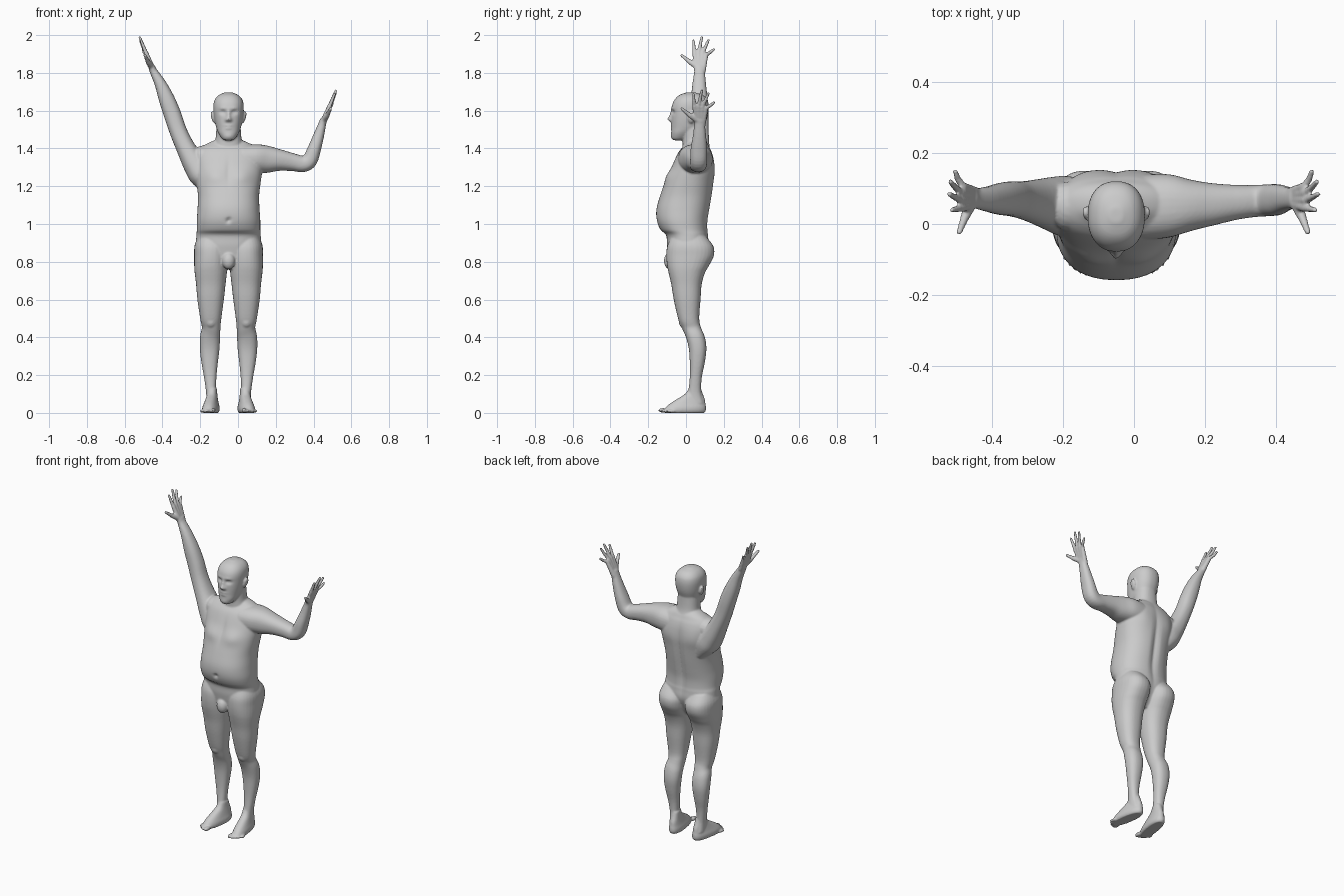
import bpy, bmesh
from math import cos, sin, pi, exp, copysign
from mathutils import Vector, Matrix

C = -0.05                 # x of the body's middle plane
bm = bmesh.new()


def spline(rows, sub):
    """Catmull-Rom interpolation of the section rows."""
    out = []
    for i in range(len(rows) - 1):
        p0, p1, p2, p3 = (rows[max(0, min(len(rows) - 1, i + k))] for k in (-1, 0, 1, 2))
        for j in range(sub):
            t = j / sub
            out.append([0.5 * (2 * b + (c - a) * t + (2 * a - 5 * b + 4 * c - d) * t * t
                               + (3 * b - a - 3 * c + d) * t ** 3)
                        for a, b, c, d in zip(p0, p1, p2, p3)])
    return out + [list(rows[-1])]


def bridge(rings):
    """Closed tube through rings of points."""
    rings = [[bm.verts.new(p) for p in ring] for ring in rings]
    for r, q in zip(rings, rings[1:]):
        for k in range(len(r)):
            n = (k + 1) % len(r)
            bm.faces.new((r[k], r[n], q[n], q[k]))
    bm.faces.new(rings[0][::-1])
    bm.faces.new(rings[-1])
    return [v for r in rings for v in r]


def loft(rows, bumps=(), seg=32, sub=4, power=2.3):
    """Rows: x, z, half width, front y, back y. Bumps: x, z, rx, rz, dy, side."""
    pts = spline(rows, sub)
    circle = [(cos(2 * pi * k / seg), sin(2 * pi * k / seg)) for k in range(seg)]
    rings = []
    for i, (x, z, hw, yf, yb) in enumerate(pts):
        a, b = pts[max(i - 1, 0)], pts[min(i + 1, len(pts) - 1)]
        t = Vector((b[0] - a[0], b[1] - a[1])).normalized()
        near = [m for m in bumps if abs(z - m[1]) < 3 * m[3]]
        ring = []
        for c, s in circle:
            w = copysign(abs(c) ** (2 / power), c) * hw
            y = (yf + yb) / 2 + copysign(abs(s) ** (2 / power), s) * (yb - yf) / 2
            px, pz = x + t.y * w, z - t.x * w
            for bx, bz, rx, rz, dy, side in near:
                y += dy * max(0, side * s) ** 0.5 * exp(-((px - bx) / rx) ** 2 - ((pz - bz) / rz) ** 2)
            ring.append((px, y, pz))
        rings.append(ring)
    return bridge(rings)


def turned(profile, m, seg=16):
    """Surface of revolution about the local z of matrix m."""
    return bridge([[m @ Vector((r * cos(2 * pi * k / seg), r * sin(2 * pi * k / seg), h))
                    for k in range(seg)] for r, h in profile])


def ball(p, r):
    arc = [pi * (i / 10 - 0.5) * 0.96 for i in range(11)]
    return turned([(cos(a), sin(a)) for a in arc], Matrix.Translation(p) @ Matrix.Diagonal((*r, 1)))


def limb(p, q, r0, r1):
    """Tapered rod with round ends."""
    d = q - p
    arc = [pi / 2 * i / 4 * 0.94 for i in range(5)]
    profile = [(r0 * cos(a), -r0 * sin(a)) for a in reversed(arc)]
    profile += [(r1 * cos(a), d.length + r1 * sin(a)) for a in arc]
    turned(profile, Matrix.Translation(p) @ d.to_track_quat('Z', 'Y').to_matrix().to_4x4(), 12)


def place(verts, m):
    for v in verts:
        v.co = m @ v.co


# torso: chest, shoulder blades, spine furrow, navel
torso = [(.76, .06, -.06, .05), (.80, .15, -.085, .08), (.88, .172, -.10, .118), (.94, .17, -.105, .118),
         (.97, .168, -.135, .115), (1.02, .168, -.155, .116), (1.08, .164, -.156, .126),
         (1.15, .162, -.137, .138), (1.22, .17, -.112, .147), (1.28, .178, -.085, .152),
         (1.34, .18, -.06, .147), (1.38, .17, -.04, .137), (1.405, .15, -.02, .125),
         (1.425, .115, 0, .115), (1.445, .07, .01, .10)]
bumps = [(C, 1.02, .012, .012, .014, -1), (C, 1.12, .02, .2, -.015, 1), (C, 1.28, .014, .06, .006, -1)]
for s in (-1, 1):
    bumps += [(C + s * .075, 1.255, .055, .04, -.013, -1), (C + s * .09, 1.3, .05, .06, .006, 1)]
loft([(C, *r) for r in torso], bumps, seg=72, sub=6)
ball((C, -.085, .805), (.035, .032, .045))

# neck
loft([(C, *r) for r in [(1.36, .10, -.02, .125), (1.41, .08, -.018, .118), (1.45, .069, -.018, .107),
                        (1.5, .065, -.02, .102), (1.56, .06, -.02, .10)]])

# head and face
head = [(1.443, .018, -.062, -.03), (1.452, .034, -.074, 0), (1.48, .053, -.078, .04),
        (1.51, .065, -.077, .088), (1.55, .074, -.077, .108), (1.59, .079, -.076, .118),
        (1.63, .080, -.073, .12), (1.66, .072, -.059, .112), (1.683, .051, -.034, .088), (1.697, .018, .005, .045)]
face = [(C, 1.555, .013, .013, -.021, -1), (C, 1.58, .009, .02, -.012, -1),
        (C, 1.521, .021, .006, -.006, -1), (C, 1.507, .018, .006, -.006, -1),
        (C, 1.514, .022, .003, .004, -1), (C, 1.465, .02, .012, -.004, -1)]
for s in (-1, 1):
    face += [(C + s * .03, 1.592, .017, .011, .012, -1), (C + s * .027, 1.612, .024, .008, -.004, -1),
             (C + s * .013, 1.55, .007, .007, -.006, -1)]
loft([(C, *r) for r in head], face, seg=96, sub=9)

# eyes and ears
for s in (-1, 1):
    ball((C + s * .03, -.051, 1.591), (.013, .012, .010))
    place(ball((0, 0, 0), (.009, .02, .033)), Matrix.Translation((C + s * .083, .03, 1.565))
          @ Matrix.Rotation(-.2, 4, 'X') @ Matrix.Rotation(s * .25, 4, 'Y'))

# legs, feet and toes
leg = [(.085, .93, .075, -.08, .11), (.09, .88, .09, -.10, .146), (.092, .83, .09, -.104, .147),
       (.094, .78, .088, -.10, .122), (.094, .74, .085, -.092, .10), (.094, .68, .078, -.078, .083),
       (.095, .6, .07, -.065, .077), (.094, .5, .056, -.042, .07), (.092, .45, .049, -.022, .08),
       (.098, .4, .053, 0, .10), (.10, .34, .052, .015, .108), (.10, .27, .044, .02, .10),
       (.097, .19, .033, .02, .084), (.093, .11, .026, .012, .08), (.092, .05, .026, 0, .095)]
foot = [(0, .036, -.112, .098), (.012, .042, -.122, .106), (.03, .042, -.108, .107),
        (.05, .036, -.085, .104), (.075, .03, -.045, .10), (.10, .026, -.005, .09), (.13, .024, .015, .08)]
for s in (-1, 1):
    loft([(C + s * r[0], *r[1:]) for r in leg])
    ball((C + s * .094, -.015, .485), (.03, .024, .035))
    verts = loft([(0, *r) for r in foot])
    for i in range(5):
        r = (.0125, .0088, .0085, .0082, .008)[i]
        verts += ball((s * (-.029 + .0165 * i), -.118 + .002 * i * i, r + .001), (r, .026, r))
    place(verts, Matrix.Translation((C + s * .093, 0, 0)) @ Matrix.Rotation(s * .15, 4, 'Z'))
    ball((C + s * .135, .05, 1.355), (.06, .07, .06))

# bent left arm
loft([(.03, 1.34, .08, -.045, .14), (.10, 1.345, .077, -.038, .14), (.16, 1.342, .071, -.02, .125),
      (.22, 1.338, .057, -.005, .115), (.29, 1.327, .047, .012, .11), (.345, 1.318, .043, .02, .11),
      (.38, 1.338, .041, .022, .112), (.405, 1.40, .035, .025, .112), (.428, 1.47, .028, .037, .106),
      (.447, 1.533, .02, .044, .10), (.455, 1.555, .018, .044, .102)])
# raised right arm
loft([(-.15, 1.19, .045, -.02, .12), (-.19, 1.26, .07, -.035, .135), (-.23, 1.32, .063, -.02, .132),
      (-.275, 1.40, .051, 0, .125), (-.316, 1.49, .046, .015, .12), (-.347, 1.58, .046, .022, .12),
      (-.377, 1.66, .042, .026, .115), (-.41, 1.74, .031, .034, .106), (-.448, 1.81, .02, .044, .10),
      (-.457, 1.835, .018, .044, .102)])

# hands: spread fingers as (knuckle y, knuckle reach, tip y, tip reach, outward bend)
fingers = [(-.027, .098, -.033, .168, 0), (-.005, .102, .012, .187, 0), (.016, .098, .047, .172, .003),
           (.034, .086, .076, .122, .008)]


def hand(wx, wz, tx, tz):
    d = Vector((tx - wx, 0, tz - wz)).normalized()
    out = Vector((abs(d.z) * copysign(1, wx), 0, -abs(d.x)))

    def pos(a, l, o=0):
        return Vector((wx, .072, wz)) + d * l + out * o + Vector((0, a, 0))
    for ky, kl, ty, tl, o in fingers:
        mid = pos((ky + ty) / 2, (kl + tl) / 2, o)
        limb(pos(ky * .5, -.005), pos(ky, kl), .016, .0122)
        limb(pos(ky, kl), mid, .0108, .0096)
        limb(mid, pos(ty, tl, o), .0096, .0075)
    limb(pos(-.008, .015), pos(-.052, .05, .008), .017, .0135)
    limb(pos(-.052, .05, .008), pos(-.095, .088, .01), .0125, .0085)


hand(.447, 1.533, .52, 1.71)
hand(-.45, 1.815, -.525, 2.0)

# fuse everything into one smooth skin
bmesh.ops.recalc_face_normals(bm, faces=bm.faces)
mesh = bpy.data.meshes.new("standing_figure")
bm.to_mesh(mesh)
bm.free()
body = bpy.data.objects.new("standing_figure", mesh)
bpy.context.collection.objects.link(body)
bpy.context.view_layer.objects.active = body
body.select_set(True)
skin = body.modifiers.new("skin", 'REMESH')
skin.mode = 'VOXEL'
skin.voxel_size = 0.0052
skin.use_smooth_shade = True
soft = body.modifiers.new("soften", 'SMOOTH')
soft.factor = 0.5
soft.iterations = 4
for name in ("skin", "soften"):
    bpy.ops.object.modifier_apply(modifier=name)
bpy.ops.object.shade_smooth()
